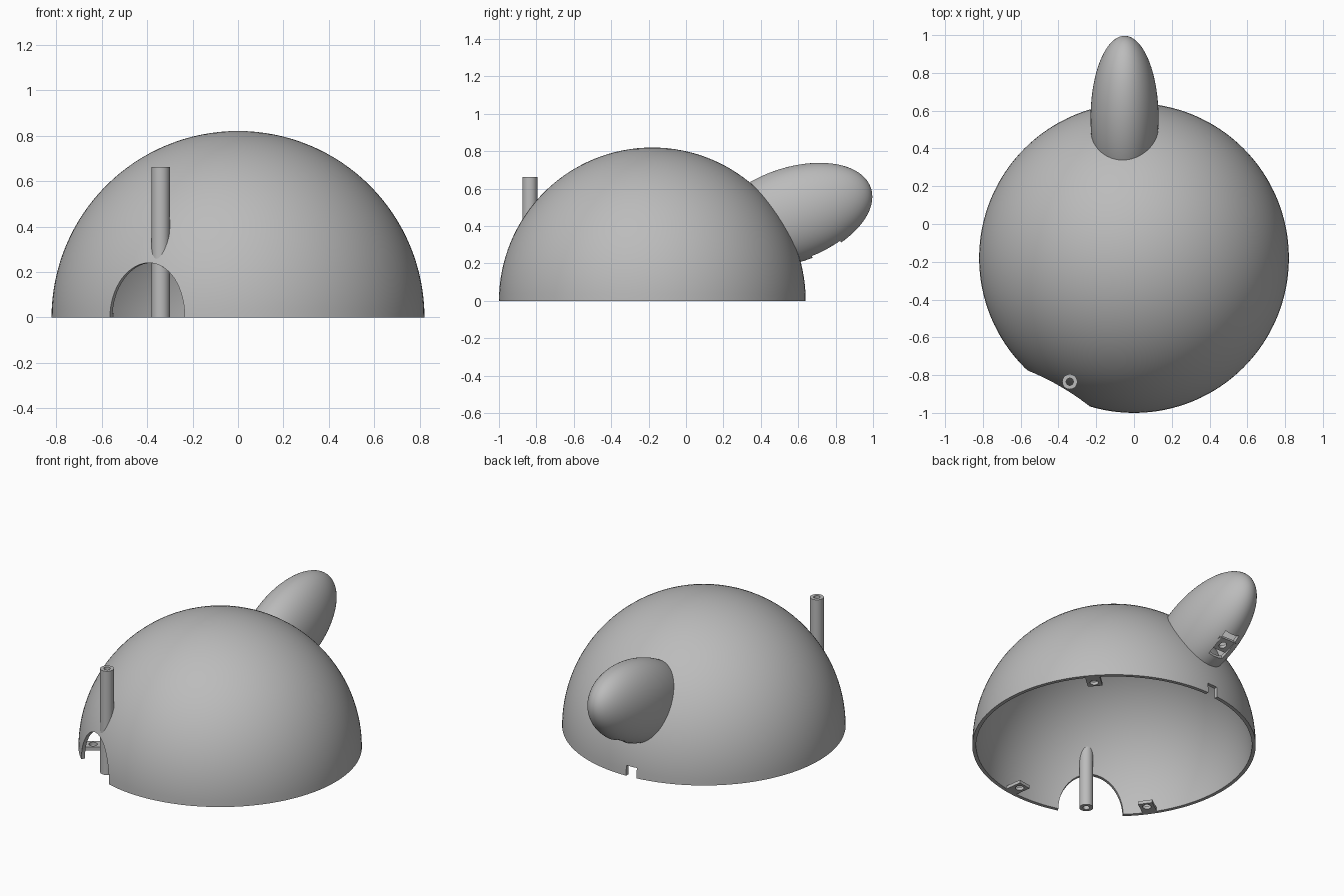
import bpy
from math import radians, cos, sin
from mathutils import Vector

old = bpy.data.objects.get("Cube")
if old:
    bpy.data.objects.remove(old, do_unlink=True)

grey = bpy.data.materials.new("plain grey")
grey.use_nodes = True
colour = (0.5, 0.5, 0.5, 1)
grey.diffuse_color = colour
grey.node_tree.nodes["Principled BSDF"].inputs["Base Color"].default_value = colour

CENTRE = Vector((0, -0.18, 0))
RADIUS, WALL = 0.82, 0.022


def finish(name):
    ob = bpy.context.object
    ob.name = name
    ob.data.materials.append(grey)
    return ob


def ball(name, loc, size, tilt=0, segments=96):
    bpy.ops.mesh.primitive_uv_sphere_add(segments=segments, ring_count=segments // 2,
                                         location=loc, rotation=(tilt, 0, 0))
    bpy.context.object.scale = size
    return finish(name)


def box(name, loc, size, rot=(0, 0, 0)):
    bpy.ops.mesh.primitive_cube_add(size=1, location=loc, rotation=rot)
    bpy.context.object.scale = size
    return finish(name)


def rod(name, loc, radius, depth, sides=32):
    bpy.ops.mesh.primitive_cylinder_add(vertices=sides, radius=radius, depth=depth, location=loc)
    return finish(name)


def cut(target, *cutters):
    """Subtract each cutter from the target and discard it."""
    bpy.context.view_layer.update()
    for cutter in cutters:
        mod = target.modifiers.new("cut", 'BOOLEAN')
        mod.operation, mod.solver, mod.object = 'DIFFERENCE', 'EXACT', cutter
        bpy.context.view_layer.objects.active = target
        bpy.ops.object.modifier_apply(modifier=mod.name)
        bpy.data.objects.remove(cutter, do_unlink=True)


def around(angle, radius, z):
    a = radians(angle)
    return CENTRE + Vector((radius * cos(a), radius * sin(a), z))


# Hollow dome, open below, with an arched doorway and a cable notch at the back
dome = ball("dome_shell", CENTRE, (RADIUS,) * 3, segments=128)
inner = ball("dome_inside", CENTRE, (RADIUS - WALL,) * 3, segments=128)
below = box("ground_cutter", (0, 0, -1), (3, 3, 2))
arch = rod("arch_cutter", around(240, 0.8, 0), 1, 1, 64)
arch.scale = (0.19, 0.24, 0.5)
arch.rotation_euler = (radians(90), 0, radians(-30))
notch = box("notch_cutter", (-0.06, 0.63, 0), (0.07, 0.2, 0.13))
cut(dome, inner, below, arch, notch)

# Hollow egg-shaped pod on the back, with an opening underneath
pod_at, tilt = Vector((-0.05, 0.56, 0.457)), radians(19)
pod = ball("rear_pod", pod_at, (0.18, 0.453, 0.253), tilt)
pod_inside = ball("pod_inside", pod_at, (0.158, 0.431, 0.231), tilt)
dome_solid = ball("dome_solid", CENTRE, (RADIUS - WALL / 2,) * 3)
opening = box("opening_cutter", (-0.05, 0.76, 0.25), (0.1, 0.17, 0.16), (tilt, 0, 0))
cut(pod, pod_inside, dome_solid, opening)

# Small drilled plate inside the pod opening
pod_tab = box("pod_tab", (-0.05, 0.74, 0.29), (0.12, 0.09, 0.018), (tilt, 0, 0))
cut(pod_tab, rod("hole_cutter", (-0.05, 0.74, 0.29), 0.022, 0.2))

# Upright tube passing through the dome wall beside the doorway
tube = rod("upright_tube", (-0.34, -0.835, 0.331), 0.04, 0.662, 40)
cut(tube, rod("bore_cutter", (-0.34, -0.835, 0.331), 0.019, 1))

# Drilled fixing tabs inside the rim
tabs = []
for number, angle in enumerate((41, 215, 278), 1):
    tab = box(f"fixing_tab_{number}", around(angle, 0.75, 0.01), (0.11, 0.085, 0.02),
              (0, 0, radians(angle)))
    cut(tab, rod("hole_cutter", around(angle, 0.735, 0), 0.025, 0.2))
    tabs.append(tab)

# Smooth the curved surfaces but keep the cut edges crisp
for ob in [dome, pod, pod_tab, tube] + tabs:
    bpy.ops.object.select_all(action='DESELECT')
    ob.select_set(True)
    bpy.context.view_layer.objects.active = ob
    bpy.ops.object.shade_smooth_by_angle(angle=radians(30))
